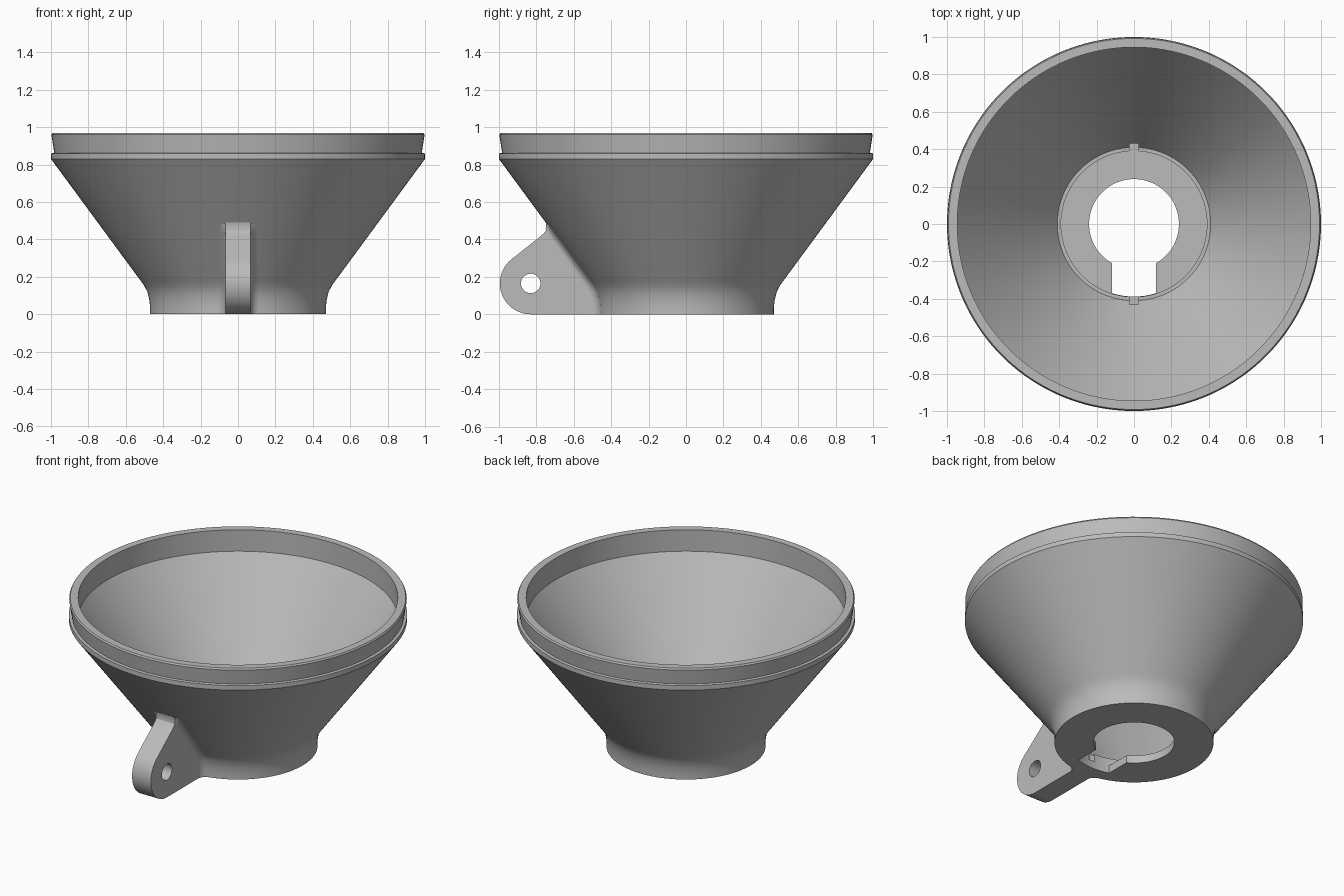
import bpy, bmesh
from math import sin, cos, pi, sqrt, asin, radians

cube = bpy.data.objects.get("Cube")
if cube:
    bpy.data.objects.remove(cube, do_unlink=True)

grey = bpy.data.materials.new("light grey plastic")
grey.use_nodes = True
grey.diffuse_color = (0.5, 0.5, 0.5, 1)
grey.node_tree.nodes["Principled BSDF"].inputs["Base Color"].default_value = (0.5, 0.5, 0.5, 1)


def loft(name, loops, ring=False):
    """Skin matching closed loops; cap the ends unless they form a ring."""
    bm = bmesh.new()
    rows = [[bm.verts.new(p) for p in loop] for loop in loops]
    pairs = list(zip(rows, rows[1:])) + ([(rows[-1], rows[0])] if ring else [])
    n = len(rows[0])
    for a, b in pairs:
        for i in range(n):
            j = (i + 1) % n
            bm.faces.new((a[i], a[j], b[j], b[i]))
    if not ring:
        bm.faces.new(rows[0])
        bm.faces.new(rows[-1])
    bmesh.ops.recalc_face_normals(bm, faces=bm.faces)
    mesh = bpy.data.meshes.new(name)
    bm.to_mesh(mesh)
    bm.free()
    mesh.materials.append(grey)
    obj = bpy.data.objects.new(name, mesh)
    bpy.context.collection.objects.link(obj)
    return obj


def activate(obj):
    bpy.ops.object.select_all(action='DESELECT')
    obj.select_set(True)
    bpy.context.view_layer.objects.active = obj


def cut(obj, cutter):
    cutter.hide_render = True
    activate(obj)
    mod = obj.modifiers.new("cut", 'BOOLEAN')
    mod.operation, mod.solver, mod.object = 'DIFFERENCE', 'EXACT', cutter
    bpy.ops.object.modifier_apply(modifier=mod.name)
    bpy.data.objects.remove(cutter, do_unlink=True)


def smooth(obj):
    activate(obj)
    bpy.ops.object.shade_smooth_by_angle(angle=radians(25))


# Funnel-shaped shell with a floor, revolved from its wall section
foot = [(0.47, 0), (0.47, 0.04), (0.475, 0.08), (0.485, 0.12), (0.502, 0.153), (0.52, 0.178)]
rim = [(1, 0.83), (1, 0.86), (0.983, 0.863), (0.998, 0.96), (0.992, 0.97)]
inside = [(0.945, 0.97), (0.945, 0.83), (0.41, 0.1), (0.39, 0.1), (0.39, 0.05), (0.24, 0.05), (0.24, 0)]
section = foot + rim + inside
SEGMENTS = 128
shell = loft("funnel_shell", [
    [(r * cos(a), r * sin(a), z) for r, z in section]
    for a in (2 * pi * (k + 0.5) / SEGMENTS for k in range(SEGMENTS))], ring=True)

# Keyhole slot through the floor, with a rounded end
half = asin(0.118 / 0.388)
outline = [(0.388 * sin(half * t / 6), -0.388 * cos(half * t / 6)) for t in range(-6, 7)]
outline += [(0.118, -0.15), (-0.118, -0.15)]
cut(shell, loft("slot_cutter", [[(x, y, z) for x, y in outline] for z in (-0.1, 0.095)]))

# Two small key notches above the floor
for side in (-1, 1):
    corners = [(-0.023, 0.37), (0.023, 0.37), (0.023, 0.43), (-0.023, 0.43)]
    cut(shell, loft("notch_cutter", [[(x, side * y, z) for x, y in corners] for z in (0.051, 0.3)]))
smooth(shell)

# Mounting lug: round nose, sloping top, back edge buried in the wall
WIDTH, TOP = 0.068, 0.485
CY, CZ, NOSE = -0.83, 0.165, 0.165
wall = foot + [(0.707, 0.434), (0.727, 0.46), (0.745, TOP)]
nose = [(CY + NOSE * cos(a), CZ + NOSE * sin(a))
        for a in (radians(270 - 142 * k / 24) for k in range(25))]
neck = [(-0.776, 0.418), (-0.76, 0.433), (-0.749, 0.447), (-0.746, 0.465), (-0.75, 0.49)]
profile = nose + neck + [(0.03 - r, z) for r, z in reversed(wall)]
lug = loft("mounting_lug", [[(x, y, z) for y, z in profile] for x in (-WIDTH, WIDTH)])
cut(lug, loft("bolt_hole_cutter", [
    [(x, CY + 0.052 * cos(2 * pi * k / 32), CZ + 0.052 * sin(2 * pi * k / 32)) for k in range(32)]
    for x in (-0.2, 0.2)]))
smooth(lug)

# Concave fillets blending each side of the lug into the shell
RADIUS = 0.042
for side, label in ((1, "left"), (-1, "right")):
    loops = []
    for k in range(9):
        a = pi / 2 * k / 8
        x, d = WIDTH + RADIUS * (1 - cos(a)), RADIUS * (1 - sin(a))
        outer = []
        for r, z in wall:
            fade = min(1, (TOP - z) / 0.04)
            outer.append((side * x, -sqrt((r + d * fade) ** 2 - x * x), z))
        inner = [(side * x, 0.03 - r, z) for r, z in reversed(wall)]
        loops.append(outer + inner)
    smooth(loft("lug_fillet_" + label, loops))
